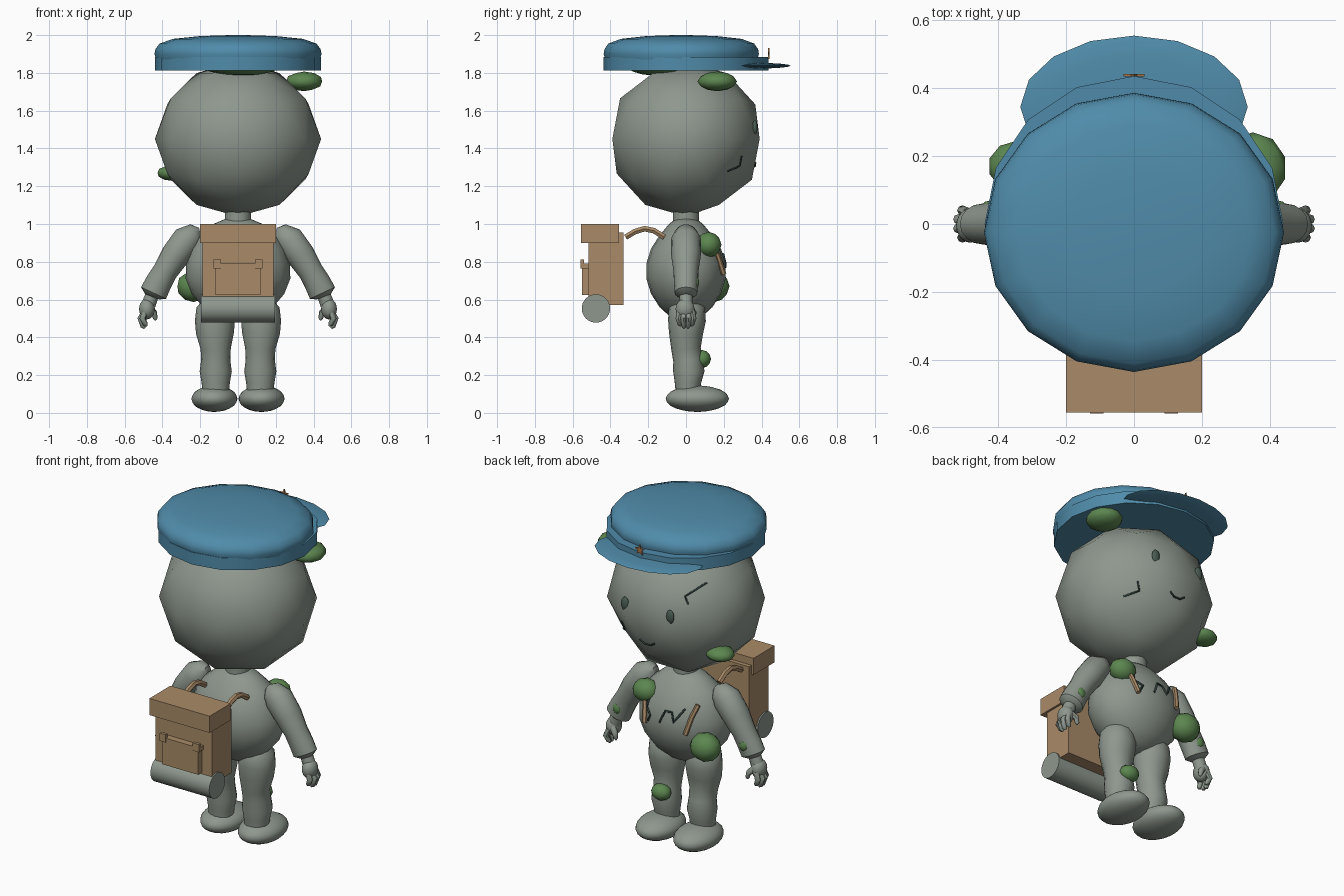
import bpy, bmesh, math
from mathutils import Vector, Matrix
from mathutils.bvhtree import BVHTree

if "Cube" in bpy.data.objects:
    bpy.data.objects.remove(bpy.data.objects["Cube"])


def mat(name, r, g, b):
    m = bpy.data.materials.new(name)
    m.diffuse_color = (r, g, b, 1)
    m.use_nodes = True
    m.node_tree.nodes["Principled BSDF"].inputs["Base Color"].default_value = m.diffuse_color
    return m


GREY = mat("stone_grey", .27, .31, .27)
BLUE = mat("cap_blue", .08, .26, .40)
TAN = mat("leather_tan", .40, .26, .14)
MOSS = mat("moss_green", .107, .24, .08)
EYE = mat("eye_green", .07, .11, .09)
DARK = mat("crack_dark", .026, .05, .045)
BRASS = mat("badge_brown", .38, .17, .06)


def finish(name, bm, m):
    bmesh.ops.recalc_face_normals(bm, faces=bm.faces)
    me = bpy.data.meshes.new(name)
    bm.to_mesh(me)
    bm.free()
    me.materials.append(m)
    ob = bpy.data.objects.new(name, me)
    bpy.context.collection.objects.link(ob)
    return ob


def blob(name, c, r, m, sub=3, rot=0.0, uv=None):
    bm = bmesh.new()
    if uv:
        bmesh.ops.create_uvsphere(bm, u_segments=uv[0], v_segments=uv[1], radius=1)
    else:
        bmesh.ops.create_icosphere(bm, subdivisions=sub, radius=1)
    mx = Matrix.Translation(c) @ Matrix.Diagonal((*r, 1)) @ Matrix.Rotation(rot, 4, 'Z')
    bmesh.ops.transform(bm, matrix=mx, verts=bm.verts)
    return finish(name, bm, m)


def box(name, lo, hi, m):
    bm = bmesh.new()
    bmesh.ops.create_cube(bm, size=1)
    lo, hi = Vector(lo), Vector(hi)
    for v in bm.verts:
        v.co = (lo + hi) / 2 + v.co * (hi - lo)
    return finish(name, bm, m)


def limb(name, rings, m, seg=16):
    """Loft of (x, y, z, radius_side, radius_y) rings along a path."""
    bm = bmesh.new()
    pts = [Vector(r[:3]) for r in rings]
    loops = []
    for i, r in enumerate(rings):
        t = (pts[min(i + 1, len(pts) - 1)] - pts[max(i - 1, 0)]).normalized()
        n = t.cross(Vector((0, 1, 0))).normalized()
        b = n.cross(t)
        loops.append([bm.verts.new(pts[i] + n * r[3] * math.cos(a) + b * r[4] * math.sin(a))
                      for a in (2 * math.pi * k / seg for k in range(seg))])
    for p, q in zip(loops, loops[1:]):
        for k in range(seg):
            bm.faces.new((p[k], p[(k + 1) % seg], q[(k + 1) % seg], q[k]))
    bm.faces.new(loops[0])
    bm.faces.new(loops[-1])
    return finish(name, bm, m)


def tube(name, pts, r, m, res=2):
    cu = bpy.data.curves.new(name, 'CURVE')
    cu.dimensions = '3D'
    cu.bevel_depth = r
    cu.bevel_resolution = res
    cu.use_fill_caps = True
    sp = cu.splines.new('POLY')
    sp.points.add(len(pts) - 1)
    for p, c in zip(sp.points, pts):
        p.co = (*c, 1)
    cu.materials.append(m)
    ob = bpy.data.objects.new(name, cu)
    bpy.context.collection.objects.link(ob)
    return ob


def on_surface(ob, xz, lift=.002):
    """Drop x, z points onto the +y side of a mesh, subdividing each stretch."""
    bm = bmesh.new()
    bm.from_mesh(ob.data)
    tree = BVHTree.FromBMesh(bm)
    bm.free()
    out = []
    for (x0, z0), (x1, z1) in zip(xz, xz[1:]):
        for k in range(4):
            f = k / 3
            hit = tree.ray_cast(Vector((x0 + (x1 - x0) * f, 2, z0 + (z1 - z0) * f)), Vector((0, -1, 0)))
            if hit[0] is not None and not (out and k == 0):
                out.append(hit[0] + hit[1] * lift)
    return out


# Head with a dented cheek
head = blob("head", (0, 0, 1.45), (.44, .41, .41), GREY, sub=2, rot=math.pi / 2)
dent = min(head.data.vertices, key=lambda v: (v.co - Vector((.2, .31, 1.33))).length)
dent.co += (Vector((0, 0, 1.45)) - dent.co) * .1

# Face
for s, side in ((1, "right"), (-1, "left")):
    p = on_surface(head, [(.15 * s, 1.51), (.151 * s, 1.51)])[0]
    blob(side + "_eye", p, (.025, .014, .04), EYE)
tube("mouth", on_surface(head, [(-.05, 1.325), (-.02, 1.305), (.02, 1.305), (.05, 1.325)]), .005, DARK)
tube("forehead_crack", on_surface(head, [(-.27, 1.68), (-.205, 1.625), (-.225, 1.58)]), .005, DARK)
tube("cheek_crack", on_surface(head, [(.22, 1.36), (.2, 1.31), (.26, 1.28)]), .005, DARK)

# Neck and torso
limb("neck", [(0, 0, .98, .07, .07), (0, 0, 1.09, .07, .07)], GREY)
torso = limb("torso", [(0, 0, .49, .04, .03), (0, 0, .51, .11, .085), (0, 0, .56, .185, .14),
                       (0, 0, .63, .245, .185), (0, 0, .71, .277, .21), (0, 0, .79, .275, .21),
                       (0, 0, .87, .25, .185), (0, 0, .94, .205, .14), (0, 0, 1.0, .13, .09),
                       (0, 0, 1.03, .06, .05)], GREY, 20)
tube("chest_crack", on_surface(torso, [(.03, .77), (0, .84), (-.04, .84), (-.06, .79), (-.11, .87)]), .006, DARK)
tube("side_crack", on_surface(torso, [(.13, .88), (.14, .82), (.1, .79), (.12, .75)]), .006, DARK)

# Limbs and straps, mirrored
for s, side in ((1, "right"), (-1, "left")):
    limb(side + "_arm", [(.2 * s, 0, .95, .03, .03), (.225 * s, 0, .945, .06, .06), (.27 * s, 0, .915, .08, .08),
                         (.335 * s, 0, .83, .076, .078), (.385 * s, 0, .75, .066, .066),
                         (.42 * s, 0, .69, .07, .064), (.447 * s, 0, .635, .073, .06),
                         (.455 * s, 0, .615, .04, .035)], GREY)
    limb(side + "_wrist", [(.45 * s, 0, .635, .035, .035), (.475 * s, 0, .57, .038, .035)], GREY, 12)
    blob(side + "_palm", (.482 * s, -.005, .55), (.042, .05, .055), GREY)
    for i, y in enumerate((-.04, -.013, .014, .04)):
        dx = .012 if i in (1, 2) else 0
        limb(f"{side}_finger_{i}", [(.49 * s, y * .8, .54, .016, .016), ((.505 + dx) * s, y, .50, .016, .015),
                                    ((.49 + dx) * s, y * .8, .47 - dx, .014, .013),
                                    ((.482 + dx) * s, y * .75, .46 - dx, .005, .005)], GREY, 8)
    limb(side + "_thumb", [(.475 * s, .02, .56, .02, .018), (.445 * s, .04, .53, .017, .016),
                           (.437 * s, .04, .5, .012, .012), (.438 * s, .04, .49, .004, .004)], GREY, 8)
    limb(side + "_leg", [(.125 * s, .005, .60, .06, .06), (.125 * s, .005, .56, .095, .095),
                         (.122 * s, .005, .49, .106, .1), (.122 * s, 0, .42, .1, .09),
                         (.118 * s, 0, .34, .08, .078), (.118 * s, .01, .28, .077, .078),
                         (.118 * s, .015, .22, .085, .083), (.118 * s, .01, .16, .075, .07),
                         (.118 * s, .01, .11, .07, .065)], GREY)
    blob(side + "_foot", (.125 * s, .06, .075), (.122, .168, .07), GREY)
    tube(side + "_back_strap", [(.14 * s, -.32, .93), (.14 * s, -.27, .96), (.14 * s, -.22, .975),
                                (.14 * s, -.17, .965), (.14 * s, -.115, .93)], .017, TAN, 1)
    tube(side + "_chest_strap", [(.175 * s, .135, .9), (.155 * s, .17, .83), (.135 * s, .2, .735)], .014, TAN, 1)
    blob(side + "_arm_moss", (.42 * s, .05, .69), (.03, .02, .035), MOSS, sub=2)

# Moss patches
for i, (c, r) in enumerate((((.35, .165, 1.755), (.1, .105, .052)), ((-.345, .17, 1.27), (.085, .075, .042)),
                            ((-.235, .15, .67), (.09, .08, .083)), ((.18, .12, .89), (.08, .068, .068)),
                            ((.105, .085, .285), (.06, .048, .048)), ((.02, -.15, 1.83), (.2, .16, .045)))):
    blob(f"moss_{i}", c, r, MOSS, sub=2)


# Cap: band, crown and visor
def disc_stack(name, cy, rows, rx, ry, m):
    return limb(name, [(0, cy, z, rx * f, ry * f) for z, f in rows], m, 16)


disc_stack("cap_band", 0, ((1.812, 1), (1.885, 1)), .44, .436, BLUE)
disc_stack("cap_crown", -.025, ((1.87, .98), (1.9, 1), (1.925, .99), (1.955, .94), (1.98, .78), (1.995, .45),
                                (2.0, .1)), .442, .411, BLUE)
blob("cap_visor", (0, .345, 1.838), (.335, .21, .016), BLUE, uv=(16, 8))

# Star badge
bm = bmesh.new()
pts = [((.032, .014)[k % 2], k * math.pi / 5) for k in range(10)]
f = bm.faces.new([bm.verts.new((r * math.sin(a), .434, 1.9 + r * math.cos(a))) for r, a in pts])
ext = bmesh.ops.extrude_face_region(bm, geom=[f])["geom"]
bmesh.ops.translate(bm, vec=(0, .008, 0), verts=[v for v in ext if isinstance(v, bmesh.types.BMVert)])
finish("star_badge", bm, BRASS)

# Backpack and bedroll
box("pack_body", (-.187, -.515, .57), (.187, -.33, .955), TAN)
box("pack_lid", (-.2, -.555, .9), (.2, -.355, 1.0), TAN)
box("pack_pocket", (-.12, -.55, .625), (.12, -.51, .79), TAN)
box("pocket_flap", (-.13, -.555, .765), (.13, -.51, .79), TAN)
for s, side in ((1, "right"), (-1, "left")):
    box(side + "_pocket_buckle", (.11 * s - .02, -.558, .765), (.11 * s + .02, -.54, .812), TAN)
bm = bmesh.new()
bmesh.ops.create_cone(bm, cap_ends=True, segments=32, radius1=.075, radius2=.075, depth=.39)
bmesh.ops.transform(bm, matrix=Matrix.Translation((0, -.477, .553)) @ Matrix.Rotation(math.pi / 2, 4, 'Y'),
                    verts=bm.verts)
finish("bedroll", bm, GREY)

# Convert curves and shade
bpy.ops.object.select_all(action='SELECT')
bpy.context.view_layer.objects.active = head
bpy.ops.object.convert(target='MESH')
bpy.ops.object.select_all(action='SELECT')
bpy.ops.object.shade_smooth_by_angle(angle=math.radians(45))
